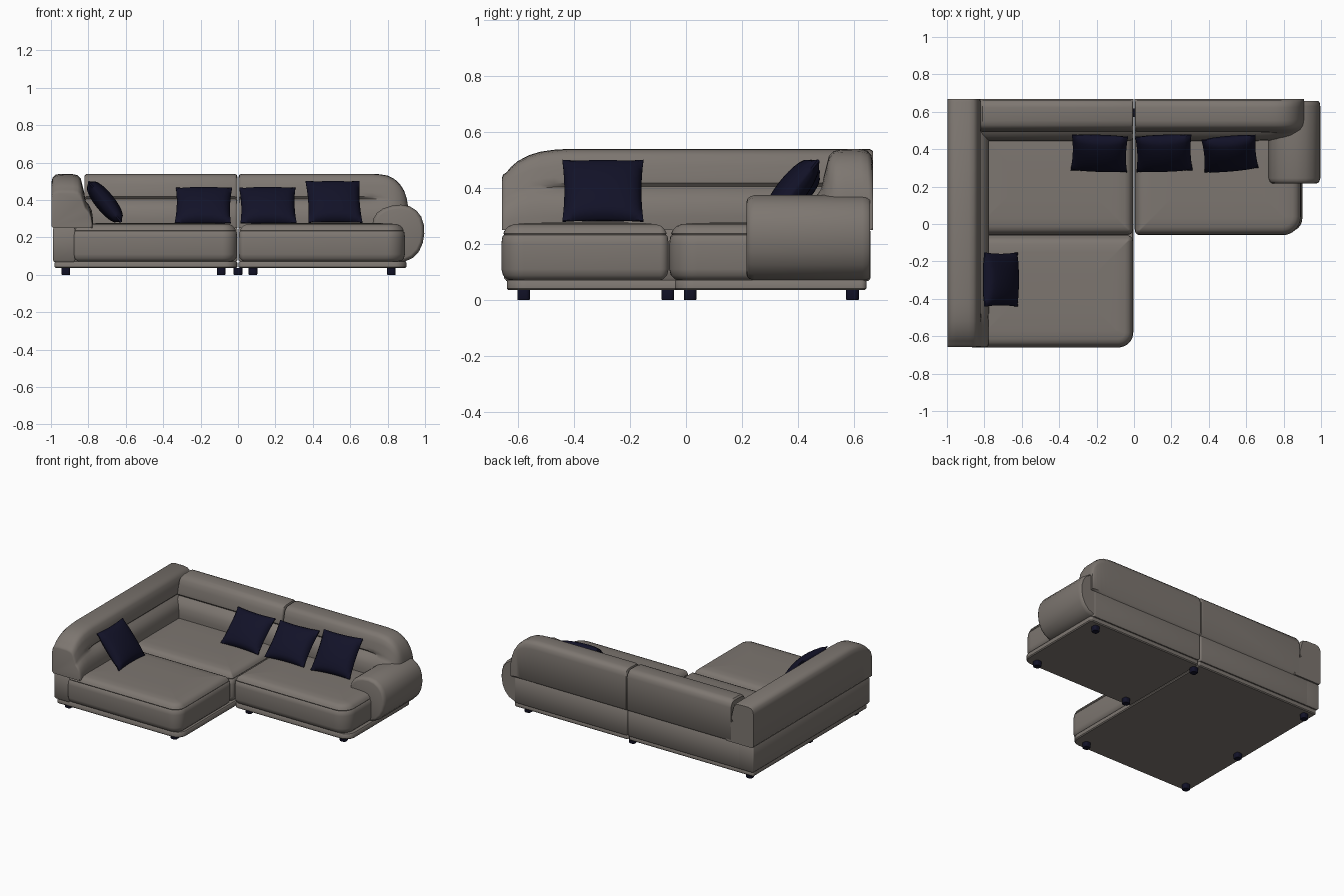
import bpy, bmesh
from math import sin, cos, pi, radians, sqrt
from mathutils import Vector

if "Cube" in bpy.data.objects:
    bpy.data.objects.remove(bpy.data.objects["Cube"])


def material(name, rgb):
    m = bpy.data.materials.new(name)
    m.use_nodes = True
    m.diffuse_color = (*rgb, 1)
    m.node_tree.nodes["Principled BSDF"].inputs["Base Color"].default_value = (*rgb, 1)
    return m


taupe = material("taupe_leather", (0.205, 0.182, 0.163))
navy = material("dark_navy", (0.006, 0.006, 0.021))
made = []


def finish(name, bm, mat):
    bmesh.ops.recalc_face_normals(bm, faces=bm.faces)
    mesh = bpy.data.meshes.new(name)
    bm.to_mesh(mesh)
    bm.free()
    mesh.materials.append(mat)
    ob = bpy.data.objects.new(name, mesh)
    bpy.context.collection.objects.link(ob)
    made.append(ob)
    return ob


def loft(name, rings, mat):
    """Skin a list of equal closed rings and cap both ends."""
    bm = bmesh.new()
    loops = [[bm.verts.new(p) for p in ring] for ring in rings]
    n = len(loops[0])
    for a, b in zip(loops, loops[1:]):
        for i in range(n):
            j = (i + 1) % n
            bm.faces.new((a[i], a[j], b[j], b[i]))
    bm.faces.new(loops[0])
    bm.faces.new(loops[-1])
    return finish(name, bm, mat)


def rounded_slab(name, x0, x1, y0, y1, levels, radii, mat=taupe):
    """Stack rounded rectangles; levels are (inset, z), radii go SW, SE, NE, NW."""
    rings = []
    for inset, z in levels:
        ring = []
        for k, r in enumerate(radii):
            r = max(r - inset, 0.004)
            cx = x1 - inset - r if k in (1, 2) else x0 + inset + r
            cy = y1 - inset - r if k in (2, 3) else y0 + inset + r
            for s in range(9):
                a = pi + (k + s / 8) * pi / 2
                ring.append((cx + r * cos(a), cy + r * sin(a), z))
        rings.append(ring)
    return loft(name, rings, mat)


# Plinths and lower shells
plinth = [(0.006, 0.035), (0, 0.041), (0, 0.066), (0.005, 0.072)]
rounded_slab("plinth_chaise", -0.98, -0.004, -0.64, 0.645, plinth, (0.02, 0.07, 0.01, 0.01))
rounded_slab("plinth_sofa", 0.004, 0.9, -0.04, 0.645, plinth, (0.02, 0.07, 0.02, 0.01))
shell = [(0.008, 0.068), (0, 0.078), (0, 0.245), (0.008, 0.257)]
rounded_slab("side_shell", -0.99, -0.87, -0.65, 0.66, shell, (0.01,) * 4)
rounded_slab("rear_shell_right", -0.9, -0.003, 0.48, 0.66, shell, (0.01,) * 4)
rounded_slab("rear_shell_left", 0.003, 0.9, 0.48, 0.66, shell, (0.01, 0.01, 0.03, 0.01))

# Seat cushions with a stitched lip
seat = [(0.04, 0.068), (0.02, 0.074), (0.006, 0.088), (0, 0.11), (0, 0.2),
        (0.004, 0.228), (0.01, 0.233), (0.007, 0.238), (0.014, 0.252),
        (0.026, 0.264), (0.045, 0.271), (0.09, 0.275), (0.2, 0.277)]
rounded_slab("chaise_seat", -0.88, -0.004, -0.66, -0.062, seat, (0.02, 0.08, 0.03, 0.02))
rounded_slab("corner_seat", -0.88, -0.004, -0.058, 0.54, seat, (0.02, 0.03, 0.02, 0.02))
rounded_slab("sofa_seat", 0.004, 0.893, -0.06, 0.54, seat, (0.03, 0.1, 0.03, 0.02))


# Backrests: one cross-section, (depth from outer face, height, groove depth)
SECTION = [(0.012, 0.25, 0), (0, 0.265, 0), (0, 0.49, 0), (0.006, 0.518, 0),
           (0.02, 0.534, 0), (0.045, 0.54, 0), (0.115, 0.538, 0), (0.14, 0.532, 0),
           (0.157, 0.515, 0), (0.166, 0.48, 0), (0.176, 0.44, 0), (0.181, 0.418, 0.004),
           (0.184, 0.405, 0.02), (0.191, 0.392, 0.01), (0.201, 0.375, 0),
           (0.212, 0.345, -0.004), (0.219, 0.3, -0.004), (0.22, 0.25, 0)]


def backrest(name, stations, place):
    """Stations are (position, top height, groove strength, depth scale)."""
    rings = []
    for t, top, groove, scale in stations:
        k = (top - 0.25) / 0.29
        rings.append([place((d - g * groove) * scale, t, 0.25 + (z - 0.25) * k)
                      for d, z, g in SECTION])
    return loft(name, rings, taupe)


def rear(d, t, z):
    return (t, 0.668 - d, z)


def side(d, t, z):
    return (-0.998 + d, t, z)


backrest("rear_backrest_right", [(-0.82, 0.53, 1, 0.98), (-0.81, 0.54, 1, 1),
         (-0.02, 0.54, 1, 1), (-0.008, 0.536, 1, 0.98), (-0.004, 0.526, 1, 0.95)], rear)
backrest("rear_backrest_left", [(0.004, 0.526, 1, 0.95), (0.008, 0.536, 1, 0.98),
         (0.02, 0.54, 1, 1), (0.66, 0.54, 1, 1), (0.72, 0.54, 0.7, 1), (0.76, 0.537, 0.3, 1),
         (0.8, 0.53, 0, 1), (0.835, 0.513, 0, 0.99), (0.865, 0.486, 0, 0.96),
         (0.888, 0.45, 0, 0.91), (0.902, 0.41, 0, 0.84), (0.91, 0.36, 0, 0.74)], rear)
backrest("side_backrest", [(-0.658, 0.435, 0, 0.97), (-0.654, 0.448, 0, 0.99),
         (-0.642, 0.456, 0, 1), (-0.625, 0.476, 0, 1), (-0.6, 0.497, 0, 1),
         (-0.56, 0.518, 0, 1), (-0.52, 0.53, 0.2, 1), (-0.47, 0.537, 0.7, 1),
         (-0.42, 0.54, 1, 1), (0.655, 0.54, 1, 1), (0.668, 0.533, 1, 0.98)], side)

# Scrolled armrest, rolled over the end of the seat
ARM = [(0.718, 0.265), (0.724, 0.3), (0.742, 0.33), (0.775, 0.354), (0.82, 0.369),
       (0.87, 0.375), (0.918, 0.366), (0.955, 0.343), (0.98, 0.31), (0.994, 0.265),
       (0.996, 0.22), (0.988, 0.17), (0.968, 0.125), (0.935, 0.09), (0.89, 0.07),
       (0.8, 0.075), (0.74, 0.12), (0.72, 0.19)]
rings = []
for y, s in [(0.217, 0.86), (0.22, 0.92), (0.23, 0.97), (0.245, 1), (0.63, 1),
             (0.648, 0.98), (0.657, 0.93)]:
    rings.append([(0.86 + (x - 0.86) * s, y, 0.22 + (z - 0.22) * s) for x, z in ARM])
loft("armrest", rings, taupe)


# Scatter pillows
def pillow(name, centre, lean, turn, width=0.29, height=0.28, thick=0.048):
    bm = bmesh.new()
    n = 16
    for sign in (1, -1):
        grid = []
        for j in range(n + 1):
            row = []
            for i in range(n + 1):
                u, v = 2 * i / n - 1, 2 * j / n - 1
                puff = sqrt(max((1 - u * u) * (1 - v * v), 0)) ** 0.9
                x = u * width / 2 * (1 - 0.05 * (1 - v * v) * u * u)
                y = v * height / 2 * (1 - 0.05 * (1 - u * u) * v * v)
                row.append(bm.verts.new((x, y, sign * (0.004 + thick * puff))))
            grid.append(row)
        for j in range(n):
            for i in range(n):
                bm.faces.new((grid[j][i], grid[j][i + 1], grid[j + 1][i + 1], grid[j + 1][i]))
    # Join front and back with a narrow piped border
    bmesh.ops.bridge_loops(bm, edges=[e for e in bm.edges if e.is_boundary])
    ob = finish(name, bm, navy)
    ob.location = Vector(centre)
    ob.rotation_euler = (radians(lean), 0, radians(turn))


pillow("pillow_chaise", (-0.712, -0.297, 0.39), 51, 90)
pillow("pillow_corner", (-0.185, 0.378, 0.37), 45, -2, 0.3, 0.265)
pillow("pillow_middle", (0.16, 0.378, 0.37), 45, 2, 0.3, 0.265)
pillow("pillow_end", (0.513, 0.376, 0.39), 52, 5)

# Feet
FEET = [(0.82, 0.595), (0.82, 0.015), (0.08, 0.015), (0, 0.595),
        (-0.92, 0.595), (-0.92, -0.065), (-0.92, -0.58), (-0.09, -0.58)]
for i, (x, y) in enumerate(FEET):
    w = 0.023
    rounded_slab(f"foot_{i + 1}", x - w, x + w, y - w, y + w,
                 [(0.002, 0), (0, 0.003), (0, 0.037)], (0.015,) * 4, navy)

# Smooth shading with crisp edges
bpy.ops.object.select_all(action="DESELECT")
for ob in made:
    ob.select_set(True)
bpy.context.view_layer.objects.active = made[0]
bpy.ops.object.shade_smooth_by_angle(angle=radians(42))
